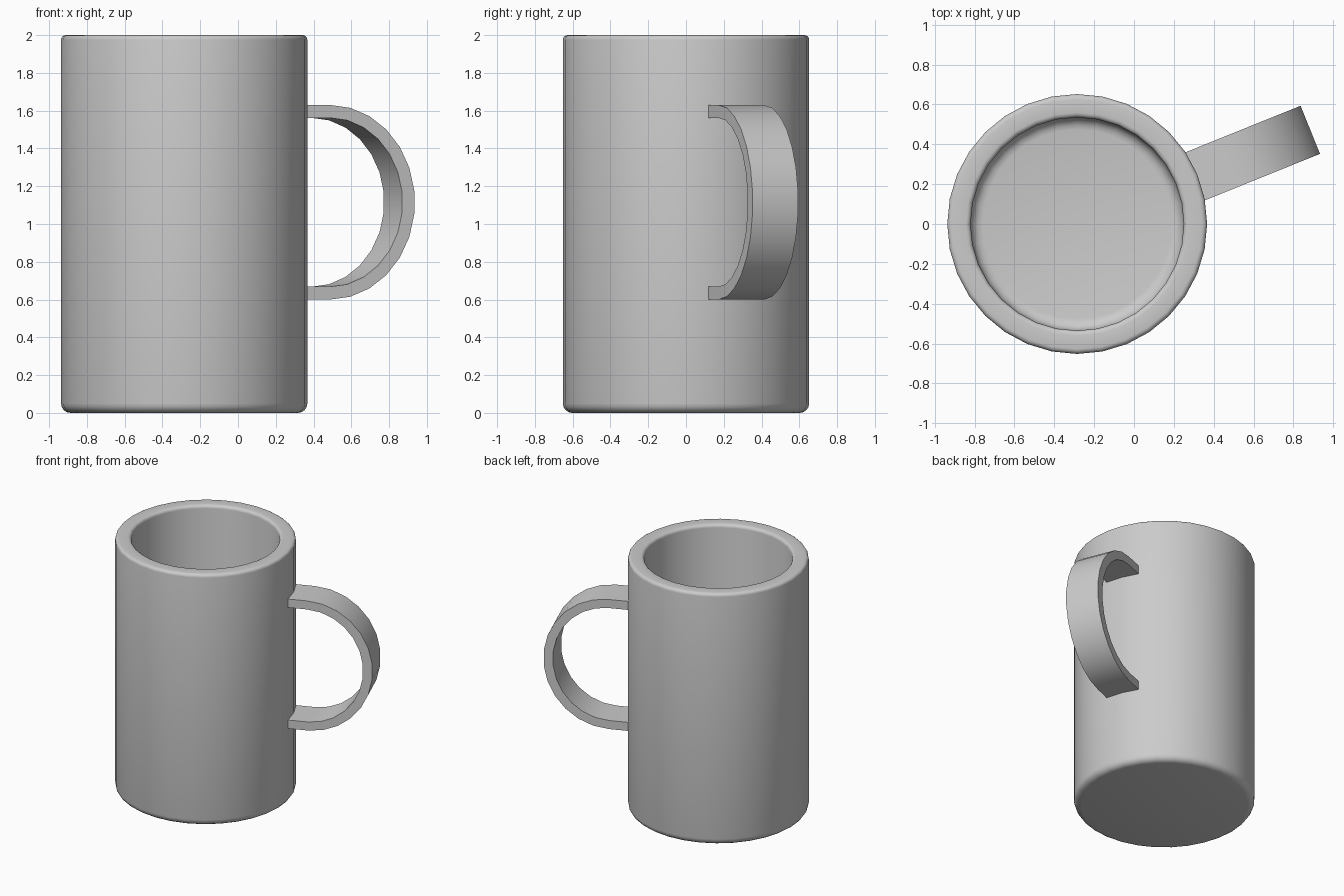
import bpy, bmesh
from math import sin, cos, pi, radians

if "Cube" in bpy.data.objects:
    bpy.data.objects.remove(bpy.data.objects["Cube"])

SIDES = 32
CENTRE = (-0.285, 0, 0)


def finish(name, bm, angle):
    bmesh.ops.recalc_face_normals(bm, faces=bm.faces)
    mesh = bpy.data.meshes.new(name)
    bm.to_mesh(mesh)
    bm.free()
    obj = bpy.data.objects.new(name, mesh)
    bpy.context.collection.objects.link(obj)
    obj.location = CENTRE
    bpy.context.view_layer.objects.active = obj
    obj.select_set(True)
    bpy.ops.object.shade_smooth_by_angle(angle=radians(angle))
    obj.select_set(False)
    return obj


def arc(r, z, size, start, end, steps=4):
    """Rounded corner of the wall profile, angles in degrees."""
    angles = [radians(start + (end - start) * i / steps) for i in range(steps + 1)]
    return [(r + size * cos(a), z + size * sin(a)) for a in angles]


# Cup: outer wall, rounded rim, inner wall and floor as one lathed profile
profile = (arc(0.602, 0.05, 0.05, -90, 0)
           + arc(0.627, 1.975, 0.025, 0, 90)
           + arc(0.56, 1.975, 0.025, 90, 180)
           + arc(0.475, 0.18, 0.06, 0, -90))
bm = bmesh.new()
rings = [[bm.verts.new((r * cos(2 * pi * i / SIDES), r * sin(2 * pi * i / SIDES), z))
          for i in range(SIDES)] for r, z in profile]
for low, high in zip(rings, rings[1:]):
    for i in range(SIDES):
        j = (i + 1) % SIDES
        bm.faces.new((low[i], low[j], high[j], high[i]))
bm.faces.new(rings[0])
bm.faces.new(rings[-1])
finish("cup", bm, 40)

# Handle: flat strap bent round a half ellipse, ends sunk into the wall
MID_Z, HALF_WIDTH, STEPS = 1.115, 0.13, 13


def strap_path(a, b):
    bend = [(0.78 + a * cos(t), MID_Z + b * sin(t))
            for t in (pi / 2 - pi * i / STEPS for i in range(STEPS + 1))]
    return [(0.58, MID_Z + b)] + bend + [(0.58, MID_Z - b)]


bm = bmesh.new()
sections = []
for (ro, zo), (ri, zi) in zip(strap_path(0.485, 0.515), strap_path(0.415, 0.447)):
    sections.append([bm.verts.new(p) for p in (
        (ro, -HALF_WIDTH, zo), (ro, HALF_WIDTH, zo),
        (ri, HALF_WIDTH, zi), (ri, -HALF_WIDTH, zi))])
for a, b in zip(sections, sections[1:]):
    for i in range(4):
        j = (i + 1) % 4
        bm.faces.new((a[i], a[j], b[j], b[i]))
bm.faces.new(sections[0])
bm.faces.new(sections[-1])
handle = finish("handle", bm, 40)
handle.rotation_euler.z = radians(22)
